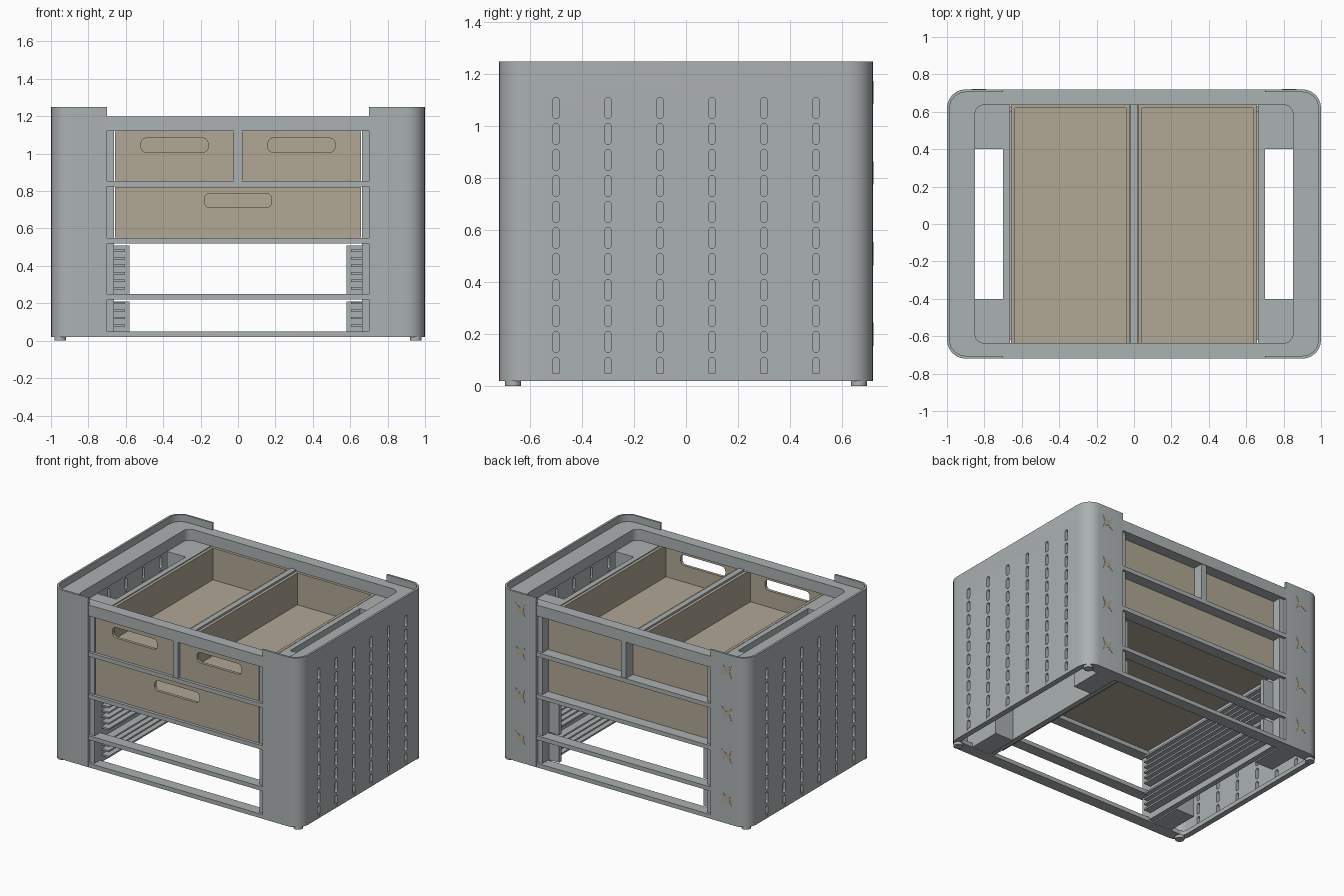
import bpy, bmesh
from math import pi, cos, sin, radians

if "Cube" in bpy.data.objects:
    bpy.data.objects.remove(bpy.data.objects["Cube"], do_unlink=True)


def material(name, rgb):
    m = bpy.data.materials.new(name)
    m.use_nodes = True
    m.diffuse_color = (*rgb, 1)
    m.node_tree.nodes["Principled BSDF"].inputs["Base Color"].default_value = (*rgb, 1)
    return m


GREY = material("cool grey", (0.41, 0.44, 0.445))
TAN = material("warm tan", (0.44, 0.39, 0.30))


def finish(name, bm, mat, smooth=False):
    bmesh.ops.recalc_face_normals(bm, faces=bm.faces)
    me = bpy.data.meshes.new(name)
    bm.to_mesh(me)
    bm.free()
    ob = bpy.data.objects.new(name, me)
    bpy.context.collection.objects.link(ob)
    me.materials.append(mat)
    if smooth:
        select(ob)
        bpy.ops.object.shade_smooth_by_angle(angle=radians(30))
    return ob


def select(ob):
    bpy.ops.object.select_all(action="DESELECT")
    ob.select_set(True)
    bpy.context.view_layer.objects.active = ob


def add_box(bm, lo, hi):
    vs = bmesh.ops.create_cube(bm, size=1)["verts"]
    for v in vs:
        v.co = [a + (b - a) * (c + 0.5) for a, b, c in zip(lo, hi, v.co)]
    return vs


def box(name, lo, hi, mat=GREY):
    bm = bmesh.new()
    add_box(bm, lo, hi)
    return finish(name, bm, mat)


def rounded(cx, cy, hx, hy, r, n=6):
    """Rounded rectangle outline, counter-clockwise."""
    pts = []
    for k, (sx, sy) in enumerate([(1, -1), (1, 1), (-1, 1), (-1, -1)]):
        for i in range(n + 1):
            a = (k - 1 + i / n) * pi / 2
            pts.append((cx + sx * (hx - r) + r * cos(a), cy + sy * (hy - r) + r * sin(a)))
    return pts


def band(name, outer, inner, z0, z1, closed, mat=GREY):
    """Upright wall between two matching outlines."""
    bm = bmesh.new()
    rows = [[bm.verts.new((x, y, z)) for x, y in loop]
            for loop, z in ((outer, z0), (outer, z1), (inner, z1), (inner, z0))]
    n = len(outer)
    for i in range(n if closed else n - 1):
        j = (i + 1) % n
        for k in range(4):
            a, b = rows[k], rows[(k + 1) % 4]
            bm.faces.new((a[i], a[j], b[j], b[i]))
    if not closed:
        bm.faces.new([r[0] for r in rows])
        bm.faces.new([r[-1] for r in rows])
    return finish(name, bm, mat, smooth=True)


def add_prism(bm, loop, axis, a, b):
    """Extrude an outline along x or y between a and b."""
    def place(p, d):
        return (d, p[0], p[1]) if axis == "x" else (p[0], d, p[1])
    lo = [bm.verts.new(place(p, a)) for p in loop]
    hi = [bm.verts.new(place(p, b)) for p in loop]
    bm.faces.new(lo)
    bm.faces.new(hi)
    for i in range(len(loop)):
        j = (i + 1) % len(loop)
        bm.faces.new((lo[i], lo[j], hi[j], hi[i]))


def cut(ob, bm):
    cutter = finish("cutter", bm, ob.data.materials[0])
    cutter.hide_render = True
    mod = ob.modifiers.new("cut", "BOOLEAN")
    mod.operation, mod.solver, mod.object = "DIFFERENCE", "EXACT", cutter
    select(ob)
    bpy.ops.object.modifier_apply(modifier=mod.name)
    bpy.data.objects.remove(cutter, do_unlink=True)


# Side shells with ventilation slots, and the thin lip above them
HY, R, EDGE = 0.72, 0.10, 0.70


def shell_outline(side, inset):
    right = rounded(0, 0, 1 - inset, HY - inset, R - inset)[:14]
    pts = [(EDGE, -HY + inset)] + right + [(EDGE, HY - inset)]
    return [(side * x, y) for x, y in pts]


for side, label in ((1, "left"), (-1, "right")):
    shell = band(label + "_side_shell", shell_outline(side, 0), shell_outline(side, 0.03),
                 0.02, 1.2, False)
    slots = bmesh.new()
    for col in range(6):
        for row in range(11):
            loop = rounded(-0.5 + 0.2 * col, 0.07 + 0.1 * row, 0.014, 0.04, 0.0135, 4)
            add_prism(slots, loop, "x", side * 0.93, side * 1.05)
    cut(shell, slots)
    band(label + "_top_lip", shell_outline(side, 0), shell_outline(side, 0.015),
         1.2, 1.25, False)

    # Inner partition that carries the drawers
    x0, x1 = sorted((side * 0.662, side * 0.70))
    box(label + "_partition", (x0, -0.70, 0.03), (x1, 0.70, 1.12))

    # Corner posts between partition and shell
    x0, x1 = sorted((side * 0.70, side * 0.85))
    for s, end in ((-1, "front"), (1, "back")):
        y0, y1 = sorted((s * 0.40, s * 0.695))
        box(f"{label}_{end}_corner_post", (x0, y0, 0.021), (x1, y1, 1.12))

    # Slatted runners and their back stops in the two open bays
    bm = bmesh.new()
    for z0, z1, count in ((0.05, 0.21, 4), (0.25, 0.51, 6)):
        xs = sorted((side * 0.58, side * 0.665))
        add_box(bm, (xs[0], 0.60, z0), (xs[1], 0.63, z1))
        xs = sorted((side * 0.605, side * 0.665))
        for i in range(count):
            z = z0 + 0.025 + 0.04 * i
            add_box(bm, (xs[0], -0.62, z), (xs[1], 0.61, z + 0.012))
    finish(label + "_slatted_runners", bm, GREY)

    # Dovetail keys let into the back panel
    bm = bmesh.new()
    for z in (0.20, 0.51, 0.82, 1.13):
        c, w, h = side * 0.83, 0.04, 0.045
        add_prism(bm, [(c - w, z - h), (c, z - h / 3), (c + w, z - h),
                       (c + w * 0.6, z), (c + w, z + h), (c, z + h / 3),
                       (c - w, z + h), (c - w * 0.6, z)], "y", 0.716, 0.722)
    finish(label + "_dovetail_keys", bm, TAN)

# Top and bottom frames
band("top_frame", rounded(0, 0, 0.998, 0.7195, R), rounded(0, 0, 0.85, 0.637, 0.05),
     1.12, 1.2, True)
band("bottom_frame", rounded(0, 0, 0.998, 0.7195, R), rounded(0, 0, 0.96, 0.637, 0.03),
     0.02, 0.05, True)

# Cross bars at front and back
for s, end in ((-1, "front"), (1, "back")):
    y0, y1 = sorted((s * 0.637, s * 0.719))
    for z, level in ((0.235, "lower"), (0.535, "middle"), (0.84, "upper")):
        box(f"{end}_{level}_cross_bar", (-EDGE, y0, z - 0.015), (EDGE, y1, z + 0.015))
box("centre_divider", (-0.02, -0.715, 0.85), (0.02, 0.715, 1.13))


# Open drawers with a rounded grip hole
def drawer(name, x0, x1, z0, z1):
    bm = bmesh.new()
    add_box(bm, (x0, -0.70, z0), (x1, 0.642, z1))
    top = max(bm.faces, key=lambda f: f.calc_center_median().z)
    bmesh.ops.inset_region(bm, faces=[top], thickness=0.03)
    inner = bmesh.ops.extrude_discrete_faces(bm, faces=[top])["faces"][0]
    for v in inner.verts:
        v.co.z = z0 + 0.03
    ob = finish(name, bm, TAN)
    grip = bmesh.new()
    add_prism(grip, rounded((x0 + x1) / 2, z1 - 0.073, 0.18, 0.038, 0.03), "y", -0.8, -0.6)
    cut(ob, grip)


drawer("upper_left_drawer", 0.022, 0.657, 0.857, 1.118)
drawer("upper_right_drawer", -0.657, -0.022, 0.857, 1.118)
drawer("wide_drawer", -0.657, 0.657, 0.552, 0.822)

# Round feet
bm = bmesh.new()
for x in (-0.95, 0.95):
    for y in (-0.665, 0.665):
        res = bmesh.ops.create_cone(bm, cap_ends=True, segments=20, radius1=0.031,
                                    radius2=0.031, depth=0.04)
        bmesh.ops.translate(bm, verts=res["verts"], vec=(x, y, 0.02))
finish("feet", bm, GREY, smooth=True)
